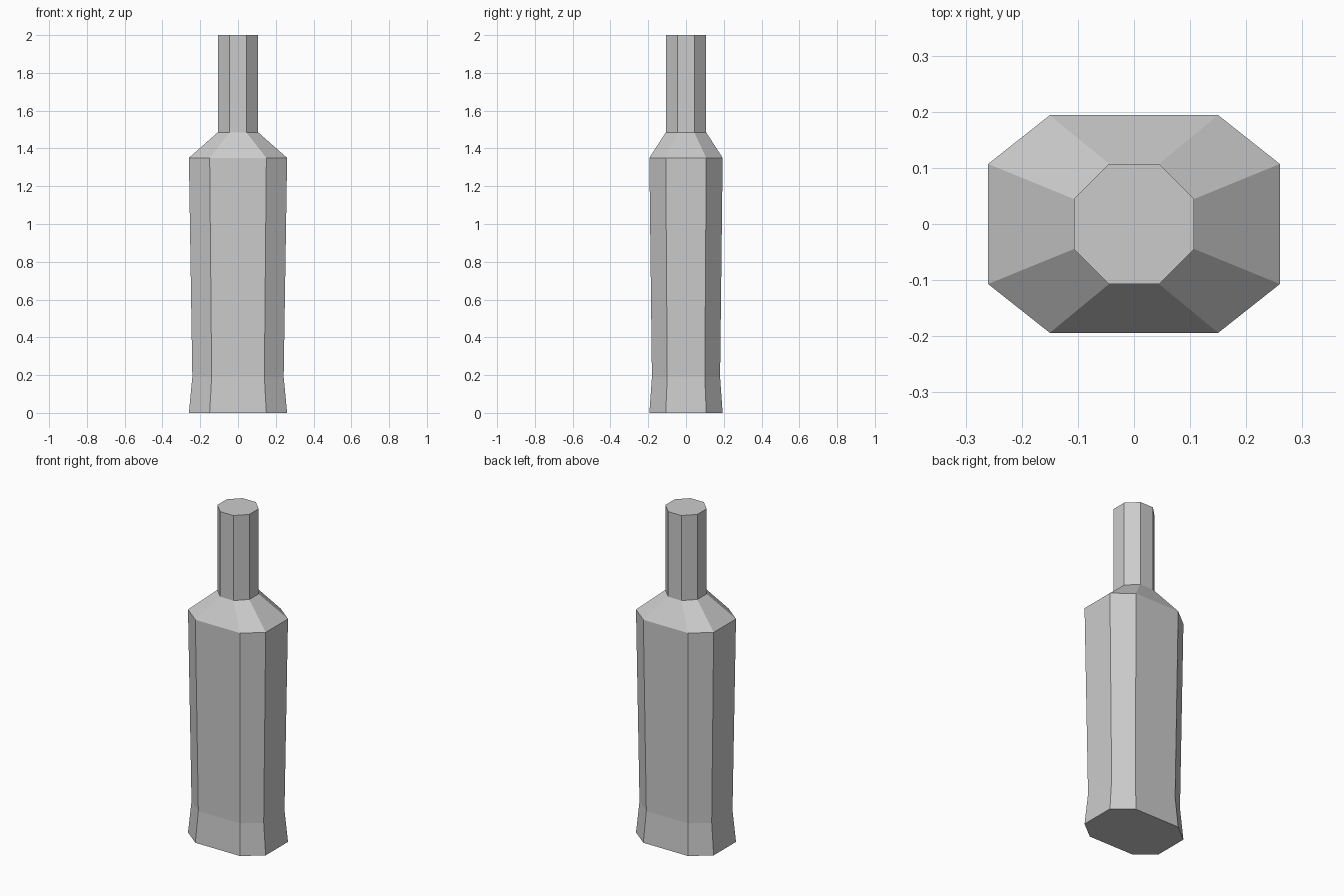
import bpy, bmesh

if "Cube" in bpy.data.objects:
    bpy.data.objects.remove(bpy.data.objects["Cube"])


def octagon(hx, hy, cx, cy):
    """Corner points of a chamfered rectangle, counter-clockwise."""
    return [(hx, -cy), (hx, cy), (cx, hy), (-cx, hy),
            (-hx, cy), (-hx, -cy), (-cx, -hy), (cx, -hy)]


def loft(name, sections):
    """Skin a closed solid through (z, outline) sections."""
    bm = bmesh.new()
    rings = [[bm.verts.new((x, y, z)) for x, y in outline] for z, outline in sections]
    for low, high in zip(rings, rings[1:]):
        for i in range(len(low)):
            j = (i + 1) % len(low)
            bm.faces.new((low[i], low[j], high[j], high[i]))
    bm.faces.new(rings[0][::-1])
    bm.faces.new(rings[-1])
    bmesh.ops.recalc_face_normals(bm, faces=bm.faces)
    mesh = bpy.data.meshes.new(name)
    bm.to_mesh(mesh)
    bm.free()
    obj = bpy.data.objects.new(name, mesh)
    bpy.context.collection.objects.link(obj)
    return obj


wide = octagon(0.26, 0.194, 0.15, 0.107)
waist = [(x * 0.93, y * 0.93) for x, y in wide]
neck = octagon(0.107, 0.107, 0.0445, 0.0445)

# Bottle: flared base, tapering body, sloped shoulder, straight neck
loft("bottle", [(0, wide), (0.19, waist), (1.35, wide), (1.485, neck), (2.0, neck)])
